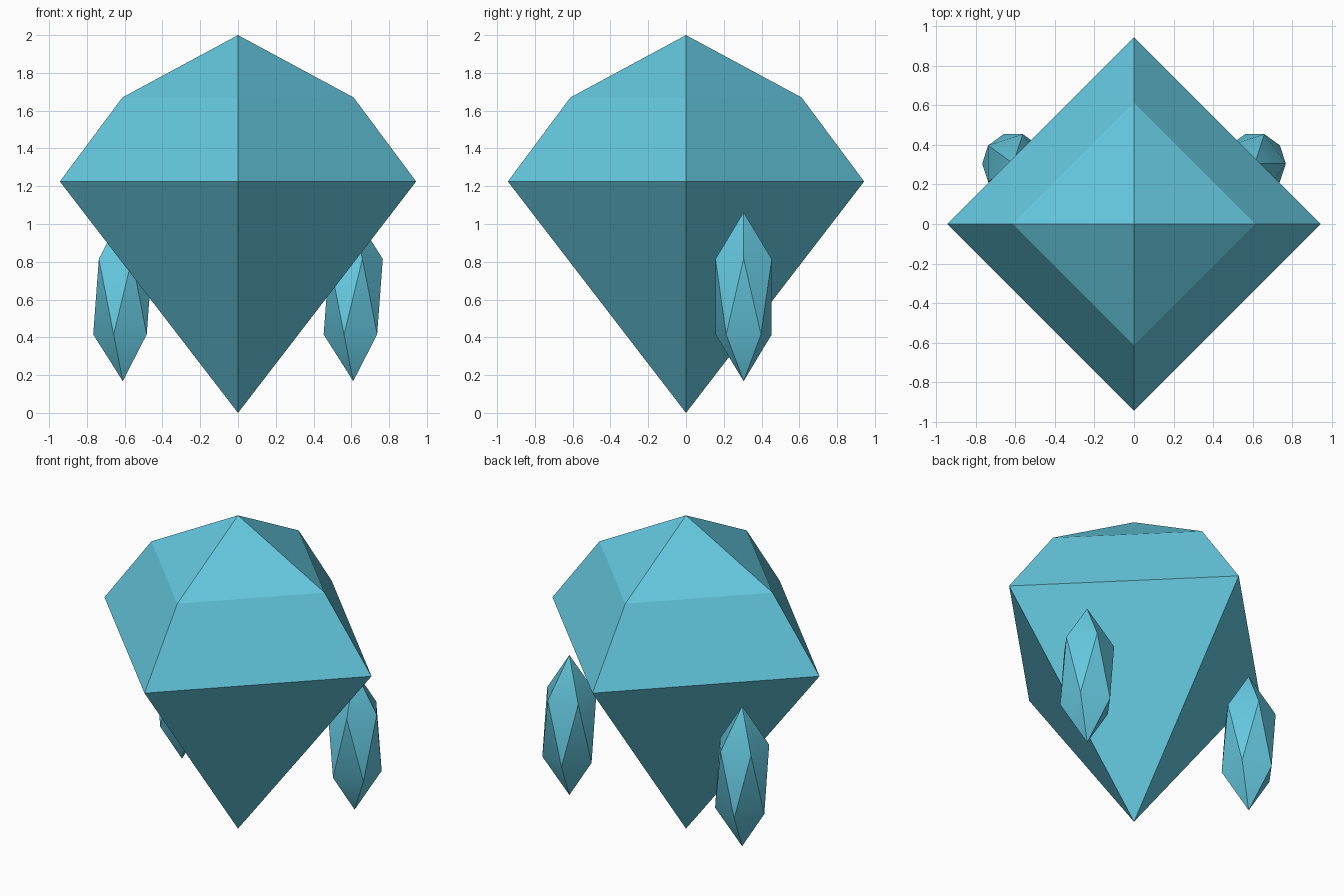
import bpy
import bmesh
from math import cos, sin, pi, radians

cube = bpy.data.objects.get("Cube")
if cube:
    bpy.data.objects.remove(cube, do_unlink=True)

# One crystal blue for every part
blue = bpy.data.materials.new("crystal_blue")
blue.use_nodes = True
colour = (0.13, 0.58, 0.74, 1)
blue.diffuse_color = colour
blue.node_tree.nodes["Principled BSDF"].inputs["Base Color"].default_value = colour


def add_gem(name, tip, rings, top, sides=4):
    """Faceted gem: two points joined by rings of (radius, height)."""
    bm = bmesh.new()
    low = bm.verts.new((0, 0, tip))
    high = bm.verts.new((0, 0, top))
    loops = [[bm.verts.new((r * cos(2 * pi * i / sides), r * sin(2 * pi * i / sides), z))
              for i in range(sides)] for r, z in rings]
    for i in range(sides):
        j = (i + 1) % sides
        bm.faces.new((low, loops[0][j], loops[0][i]))
        for a, b in zip(loops, loops[1:]):
            bm.faces.new((a[i], a[j], b[j], b[i]))
        bm.faces.new((loops[-1][i], loops[-1][j], high))
    mesh = bpy.data.meshes.new(name)
    bm.to_mesh(mesh)
    bm.free()
    mesh.materials.append(blue)
    gem = bpy.data.objects.new(name, mesh)
    bpy.context.collection.objects.link(gem)


def add_shard(name, x):
    """Stretched icosahedron hanging beside the main gem."""
    bpy.ops.mesh.primitive_ico_sphere_add(subdivisions=1, radius=1, location=(x, 0.305, 0.615))
    shard = bpy.context.object
    shard.name = name
    shard.scale = (0.175, 0.175, 0.447)
    bpy.ops.object.transform_apply(location=False, rotation=False, scale=True)
    bpy.ops.object.shade_smooth_by_angle(angle=radians(30))
    shard.data.materials.append(blue)


# Large four-sided gem with a stepped crown
add_gem("main_gem", 0, [(0.943, 1.225), (0.612, 1.67)], 2)

# Two small shards towards the back
add_shard("left_shard", 0.61)
add_shard("right_shard", -0.61)
